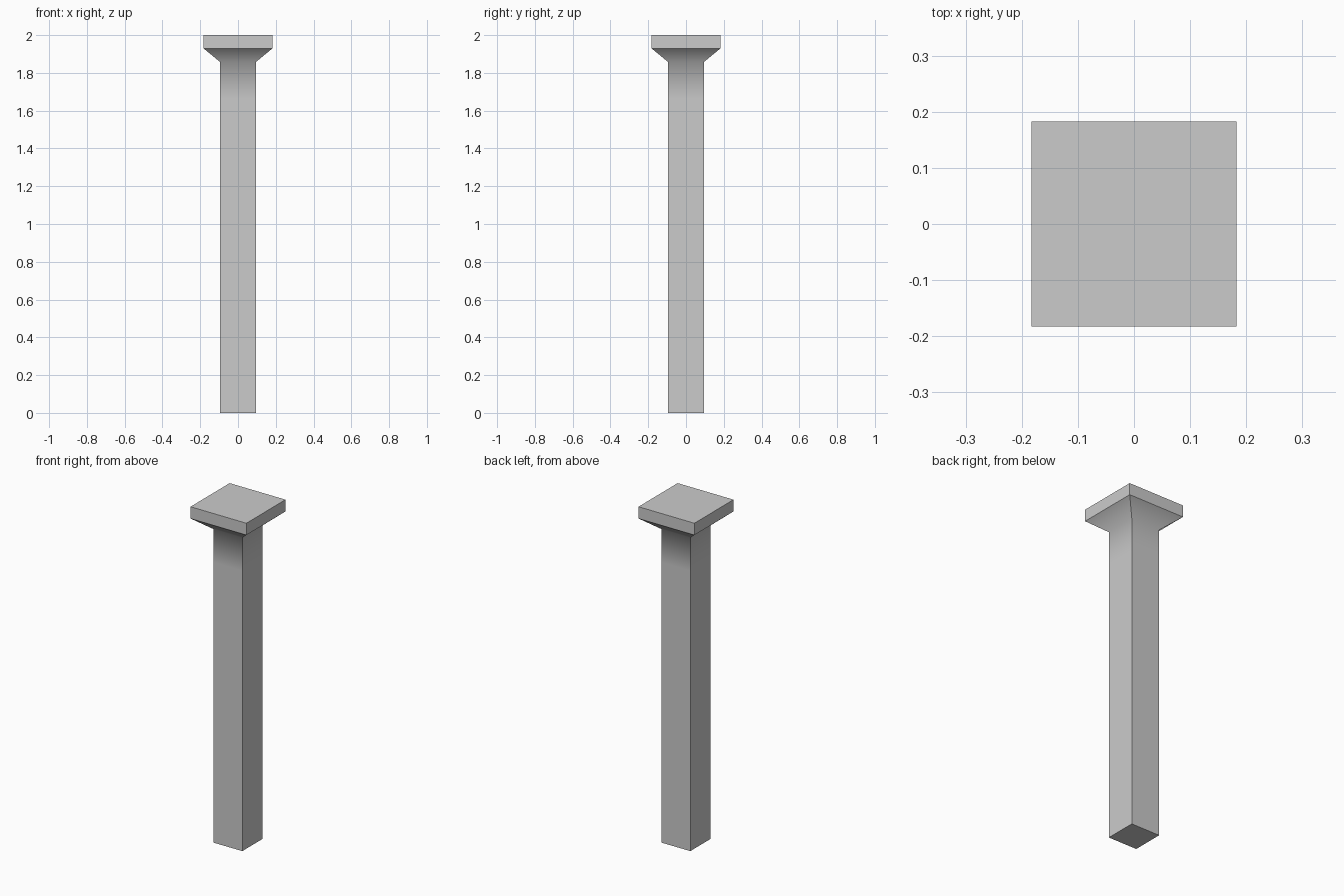
import bpy
import bmesh

if "Cube" in bpy.data.objects:
    bpy.data.objects.remove(bpy.data.objects["Cube"])

# Square cross-sections from floor to top: (half width, height, crease is sharp)
PROFILE = [
    (0.094, 0.0, True),     # foot
    (0.094, 1.66, False),   # start of the soft shading under the neck
    (0.094, 1.857, False),  # neck, blends into the flare
    (0.183, 1.93, True),    # underside of the cap slab
    (0.183, 2.0, True),     # top
]


def square_column(name, profile):
    """Stack square rings into one closed column with crisp corners."""
    bm = bmesh.new()
    rings = []
    for half, z, _ in profile:
        rings.append([bm.verts.new((sx * half, sy * half, z))
                      for sx, sy in ((-1, -1), (1, -1), (1, 1), (-1, 1))])
    for low, high in zip(rings, rings[1:]):
        for i in range(4):
            j = (i + 1) % 4
            bm.faces.new((low[i], low[j], high[j], high[i]))
    bm.faces.new(rings[0][::-1])
    bm.faces.new(rings[-1])
    soft = {v for ring, row in zip(rings, profile) if not row[2] for v in ring}

    # Only the horizontal edges of soft rings are shaded smoothly
    for edge in bm.edges:
        a, b = edge.verts
        level = abs(a.co.z - b.co.z) < 1e-5
        edge.smooth = level and a in soft
    for face in bm.faces:
        face.smooth = True

    mesh = bpy.data.meshes.new(name)
    bm.to_mesh(mesh)
    bm.free()
    obj = bpy.data.objects.new(name, mesh)
    bpy.context.collection.objects.link(obj)
    return obj


# Square post with flared neck and flat cap
square_column("flared_post", PROFILE)
